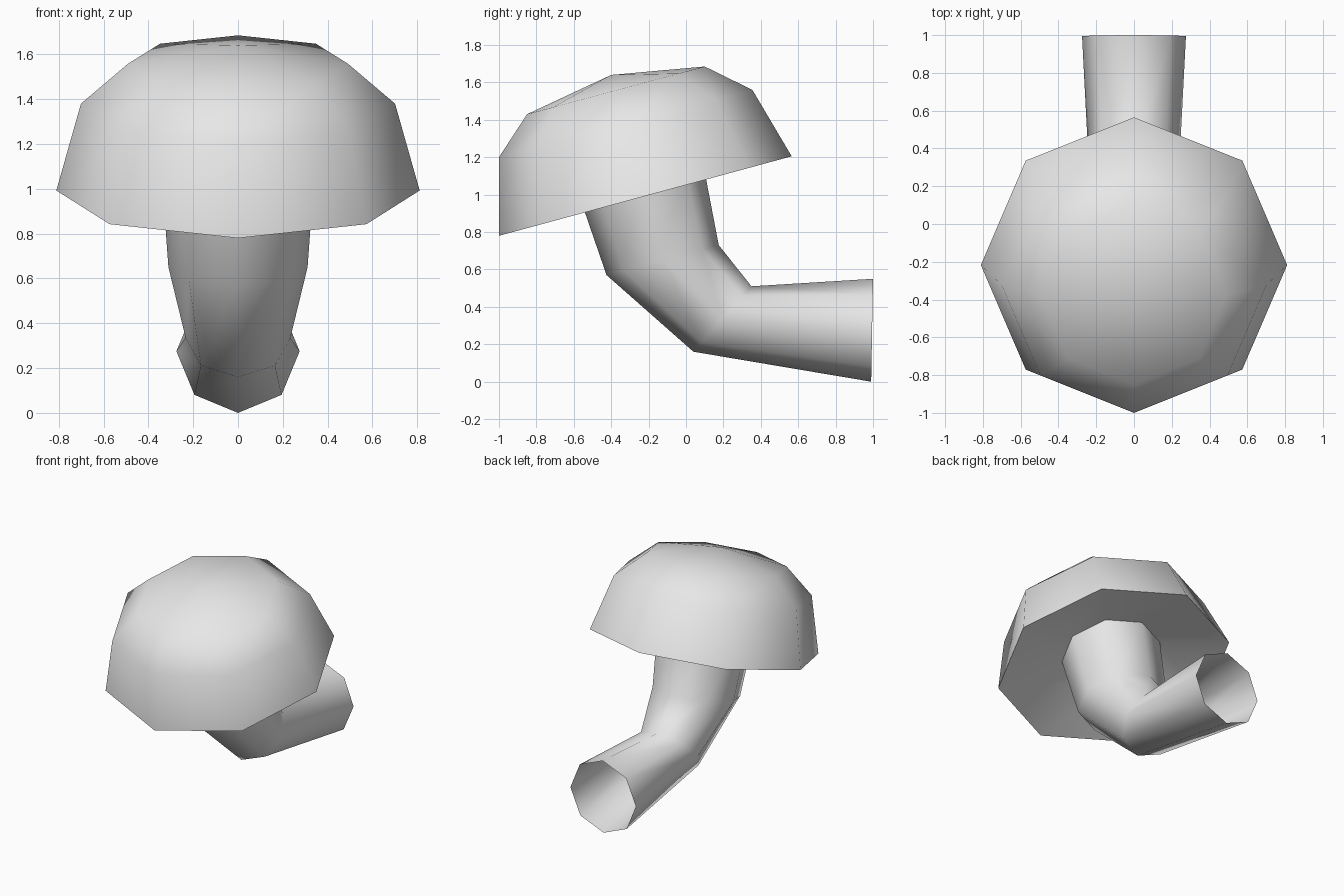
import bpy, bmesh, math
from mathutils import Vector

if "Cube" in bpy.data.objects:
    bpy.data.objects.remove(bpy.data.objects["Cube"], do_unlink=True)

SIDES = 8

grey = bpy.data.materials.new("light_grey")
grey.use_nodes = True
grey.diffuse_color = (0.8, 0.8, 0.8, 1)
grey.node_tree.nodes["Principled BSDF"].inputs["Base Color"].default_value = (0.8, 0.8, 0.8, 1)


def add_ring(bm, low, high):
    """Octagon whose diameter in the YZ plane runs between two (y, z) points."""
    a, b = Vector((0, *low)), Vector((0, *high))
    centre, v = (a + b) / 2, (b - a) / 2
    u = Vector((v.length, 0, 0))
    angles = [math.tau * i / SIDES for i in range(SIDES)]
    return [bm.verts.new(centre + u * math.cos(t) + v * math.sin(t)) for t in angles]


def loft(name, rings, apex=None):
    bm = bmesh.new()
    loops = [add_ring(bm, *r) for r in rings]
    for lo, hi in zip(loops, loops[1:]):
        for i in range(SIDES):
            j = (i + 1) % SIDES
            bm.faces.new((lo[i], lo[j], hi[j], hi[i]))
    if apex:
        tip = bm.verts.new((0, *apex))
        for i in range(SIDES):
            bm.faces.new((loops[-1][i], loops[-1][(i + 1) % SIDES], tip))
    bmesh.ops.recalc_face_normals(bm, faces=bm.faces)
    mesh = bpy.data.meshes.new(name)
    bm.to_mesh(mesh)
    bm.free()
    mesh.materials.append(grey)
    obj = bpy.data.objects.new(name, mesh)
    bpy.context.collection.objects.link(obj)
    bpy.ops.object.select_all(action="DESELECT")
    obj.select_set(True)
    bpy.context.view_layer.objects.active = obj
    bpy.ops.object.shade_smooth_by_angle(angle=math.radians(70))


# Ring where the stem meets the hollow underside of the cap
joint = ((-0.58, 1.02), (0.085, 1.20))

# Tilted dome whose underside slopes up from the rim to the stem
loft("mushroom_cap", [
    joint,
    ((-1.0, 0.78), (0.565, 1.205)),
    ((-1.0, 1.20), (0.355, 1.56)),
    ((-0.85, 1.43), (0.10, 1.685)),
], apex=(-0.40, 1.64))

# Bent hollow stem, open at the back end
loft("mushroom_stem", [
    ((0.99, 0.0), (1.0, 0.55)),
    ((0.04, 0.16), (0.35, 0.51)),
    ((-0.425, 0.57), (0.175, 0.73)),
    joint,
])
